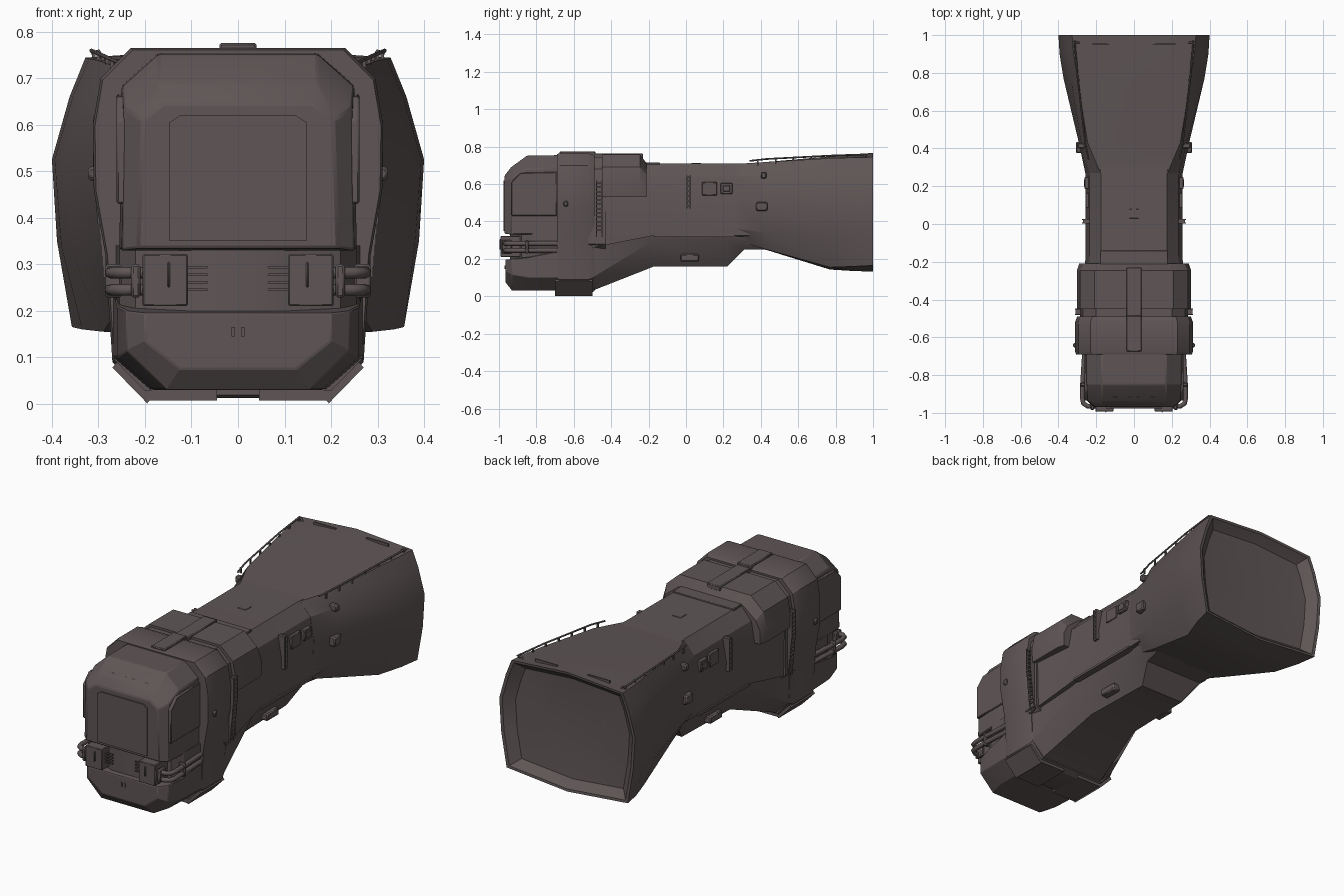
import bpy, bmesh, math
from mathutils import Vector

hull = bpy.data.materials.new("warm grey hull")
hull.diffuse_color = (0.115, 0.092, 0.092, 1)


def finish(name, bm, bevel=0.0, mirror=False, angle=25):
    bmesh.ops.recalc_face_normals(bm, faces=bm.faces)
    me = bpy.data.meshes.new(name)
    bm.to_mesh(me)
    bm.free()
    me.materials.append(hull)
    ob = bpy.data.objects.new(name, me)
    bpy.context.collection.objects.link(ob)
    bpy.context.view_layer.objects.active = ob
    ob.select_set(True)
    bpy.ops.object.shade_smooth_by_angle(angle=math.radians(angle))
    ob.select_set(False)
    if bevel:
        m = ob.modifiers.new("bevel", 'BEVEL')
        m.width, m.segments, m.limit_method = bevel, 1, 'ANGLE'
    if mirror:
        ob.modifiers.new("mirror", 'MIRROR')
    return ob


def loft(name, sections, bevel=0.0, angle=25):
    """sections: (y, right-half outline from top to bottom as (x, z))"""
    bm = bmesh.new()
    rings = []
    for y, half in sections:
        ring = half + [(-x, z) for x, z in reversed(half) if x > 1e-6]
        rings.append([bm.verts.new((x, y, z)) for x, z in ring])
    for a, b in zip(rings, rings[1:]):
        n = len(a)
        for i in range(n):
            j = (i + 1) % n
            bm.faces.new((a[i], a[j], b[j], b[i]))
    bm.faces.new(rings[0])
    bm.faces.new(rings[-1])
    return finish(name, bm, bevel, angle=angle)


def boxes(name, spans, bevel=0.0, mirror=True):
    """spans: list of (x0, x1, y0, y1, z0, z1), joined in one object"""
    bm = bmesh.new()
    for x0, x1, y0, y1, z0, z1 in spans:
        vs = bmesh.ops.create_cube(bm, size=1)["verts"]
        for v in vs:
            v.co = Vector(((x0 + x1) / 2 + v.co.x * (x1 - x0),
                           (y0 + y1) / 2 + v.co.y * (y1 - y0),
                           (z0 + z1) / 2 + v.co.z * (z1 - z0)))
    return finish(name, bm, bevel, mirror)


def pipe(name, pts, r):
    for s in (1, -1):
        cu = bpy.data.curves.new(name, 'CURVE')
        cu.dimensions = '3D'
        cu.bevel_depth, cu.bevel_resolution, cu.use_fill_caps = r, 2, True
        sp = cu.splines.new('POLY')
        sp.points.add(len(pts) - 1)
        for p, (x, y, z) in zip(sp.points, pts):
            p.co = (s * x, y, z, 1)
        cu.materials.append(hull)
        bpy.context.collection.objects.link(bpy.data.objects.new(name, cu))


def scaled(half, k, zc=0.45):
    return [(x * k, zc + (z - zc) * k) for x, z in half]


# Nose: upper block with chamfered brow
loft("nose_upper", [
    (-.97, [(.16, .645), (.205, .61), (.215, .335)]),
    (-.935, [(.17, .69), (.245, .635), (.25, .33)]),
    (-.85, [(.17, .752), (.25, .68), (.255, .33)]),
    (-.64, [(.17, .755), (.25, .685), (.255, .33)])], bevel=.005)
# Nose: recessed middle and lower chin
loft("nose_recess", [(-.94, [(.09, .34), (.09, .2)]),
                     (-.88, [(.22, .34), (.22, .2)]),
                     (-.82, [(.255, .34), (.255, .2)]),
                     (-.64, [(.265, .34), (.265, .2)])])
loft("nose_chin", [
    (-.965, [(.2, .195), (.2, .135), (.125, .075)]),
    (-.93, [(.24, .2), (.24, .115), (.155, .03)]),
    (-.84, [(.26, .21), (.26, .1), (.18, .03)]),
    (-.64, [(.27, .25), (.27, .1), (.19, .03)])], bevel=.003)
# Front panel and side panels of the nose
panel = [(.125, .62), (.147, .605), (.147, .35)]
loft("front_panel", [(-.977, panel), (-.96, panel)])
bm = bmesh.new()
outline = [(-.935, .43), (-.935, .61), (-.885, .66), (-.69, .665), (-.69, .43)]
f = bm.faces.new([bm.verts.new((.24, y, z)) for y, z in outline])
for g in bmesh.ops.extrude_face_region(bm, geom=[f])["geom"]:
    if isinstance(g, bmesh.types.BMVert):
        g.co.x += .021
finish("nose_side_panel", bm, .004, True)

# Thruster blocks, comb fins and wrap-round pipes
boxes("thruster_block", [(.108, .205, -.992, -.88, .21, .322),
                         (.146, .152, -.998, -.985, .25, .305)], .006)
boxes("comb_fins", [(.066, .11, -.965, -.955, z, z + .005)
                    for z in (.243, .259, .275, .291)])
for z in (.245, .282):
    pipe("wrap_pipe", [(.19, -.965, z), (.245, -.965, z), (.268, -.95, z),
                       (.274, -.92, z), (.272, -.84, z), (.262, -.68, z)], .0125)
boxes("pipe_clamp", [(.25, .286, -.86, -.84, .228, .3),
                     (.21, .23, -.985, -.93, .228, .3)], .005)

# Large front collar with bottom skid plates
collar = [(.23, .765), (.295, .70), (.312, .6), (.31, .46), (.285, .32), (.27, .09), (.2, .012)]
loft("front_collar", [(-.69, scaled(collar, .985)), (-.675, collar), (-.52, collar),
                      (-.49, scaled(collar, .965))])
boxes("skid_plate", [(.045, .2, -.7, -.5, .007, .03)])
bm = bmesh.new()
f = bm.faces.new([bm.verts.new((x, -.7, z)) for x, z in
                  [(.195, .001), (.27, .078), (.26, .09), (.185, .014)]])
for g in bmesh.ops.extrude_face_region(bm, geom=[f])["geom"]:
    if isinstance(g, bmesh.types.BMVert):
        g.co.y = -.5
finish("collar_corner_skid", bm, 0, True)

# Second saddle collar, the neck between, and the top straps
saddle = [(.21, .757), (.285, .69), (.302, .6), (.298, .53)]
neck = [(.2, .745), (.27, .68), (.285, .6), (.285, .28), (.2, .2)]
loft("collar_neck", [(-.52, neck), (-.43, neck)])
loft("saddle_collar", [(-.45, saddle), (-.245, saddle),
                       (-.21, [(.19, .71), (.265, .65), (.29, .6), (.288, .53)])])
boxes("top_strap", [(-.04, .04, -.675, -.485, .75, .775),
                    (-.04, .04, -.5, -.23, .735, .764)], .004, False)
boxes("strap_band", [(-.18, .18, -.215, -.14, .69, .715)], .003, False)

# Main body shell and keel below it
mid = [(.175, .71), (.235, .64), (.256, .52), (.25, .325), (.15, .325)]
loft("body_shell", [
    (-.5, [(.175, .715), (.25, .65), (.285, .52), (.28, .26), (.15, .24)]),
    (-.17, mid), (.26, mid),
    (.34, [(.185, .71), (.245, .64), (.265, .52), (.25, .325), (.15, .3)])])
loft("keel", [
    (-.5, [(.27, .36), (.262, .1), (.19, .03)]),
    (-.17, [(.235, .36), (.22, .30), (.14, .16)]),
    (.22, [(.235, .36), (.215, .30), (.13, .16)]),
    (.31, [(.24, .36), (.23, .31), (.17, .25)]),
    (.45, [(.24, .36), (.23, .30), (.2, .252)])])

# Flared tail with sunken, dished rear face
end = [(0, .767), (.328, .744), (.362, .66), (.4, .525), (.389, .35), (.357, .165), (0, .132)]
tail = [
    (.27, [(0, .708), (.178, .708), (.238, .64), (.258, .52), (.25, .36), (.2, .3), (0, .27)]),
    (.43, [(0, .718), (.245, .718), (.28, .64), (.292, .52), (.274, .34), (.225, .25), (0, .248)]),
    (.77, [(0, .748), (.3, .738), (.335, .65), (.373, .52), (.35, .31), (.29, .155), (0, .143)]),
    (.9, [(0, .759), (.32, .742), (.355, .66), (.394, .525), (.38, .34), (.335, .16), (0, .135)]),
    (1.0, end), (.998, scaled(end, .96)), (.975, scaled(end, .9)), (.955, scaled(end, .84)),
    (.945, scaled(end, .45))]
loft("flared_tail", tail, angle=22)

# Roof rails on short posts along the flare
pipe("roof_rail", [(.24, .34, .724), (.258, .43, .734), (.298, .77, .752), (.315, .97, .759)], .0045)
boxes("rail_post", [(.252 + .058 * t - .004, .252 + .058 * t + .004, .38 + .57 * t, .388 + .57 * t,
                     .70 + .03 * t, .73 + .03 * t) for t in [i / 6 for i in range(7)]])
boxes("rear_handle", [(.09, .22, .95, .958, .75, .764)])
pipe("corner_hook", [(.285, .96, .735), (.3, .96, .757), (.315, .96, .752)], .005)

# Ladders on the sides, following the collar contour
rungs = [(.27, .288 + min(.022, .1 * i * .023), -.48, -.45, .28 + i * .023, .288 + i * .023)
         for i in range(15)]
boxes("side_ladder", rungs + [(.27, r[1] + .002, y, y + .005, r[4] - .008, r[4] + .016)
                              for r in rungs for y in (-.482, -.452)])
boxes("body_ladder", [(.235, .274, .002, .008, .47, .645), (.235, .274, .02, .026, .47, .645)]
      + [(.235, .27, .002, .026, .48 + i * .026, .488 + i * .026) for i in range(7)])

# Side hatches, brackets, keel lugs, roof hatch
boxes("side_hatch", [(.23, .257, .085, .165, .54, .61), (.23, .262, .185, .248, .548, .605),
                     (.23, .265, .197, .236, .56, .593)], .003)
boxes("side_bracket", [(.27, .308, .375, .435, .455, .505), (.25, .3, .4, .43, .63, .665)], .006)
boxes("collar_lug", [(.29, .322, -.655, -.63, .48, .51)], .006)
boxes("keel_lug", [(.15, .195, -.03, .07, .185, .225)], .006)
boxes("roof_hatch", [(-.025, .025, .03, .08, .70, .713)], .002, False)
boxes("body_sill", [(.2, .258, -.17, .26, .318, .33)])
boxes("brow_vents", [(.015, .03, -.915, -.905, .67, .705), (.09, .11, -.915, -.905, .67, .705)])
boxes("chin_hooks", [(.006, .014, -.97, -.96, .145, .165)])
